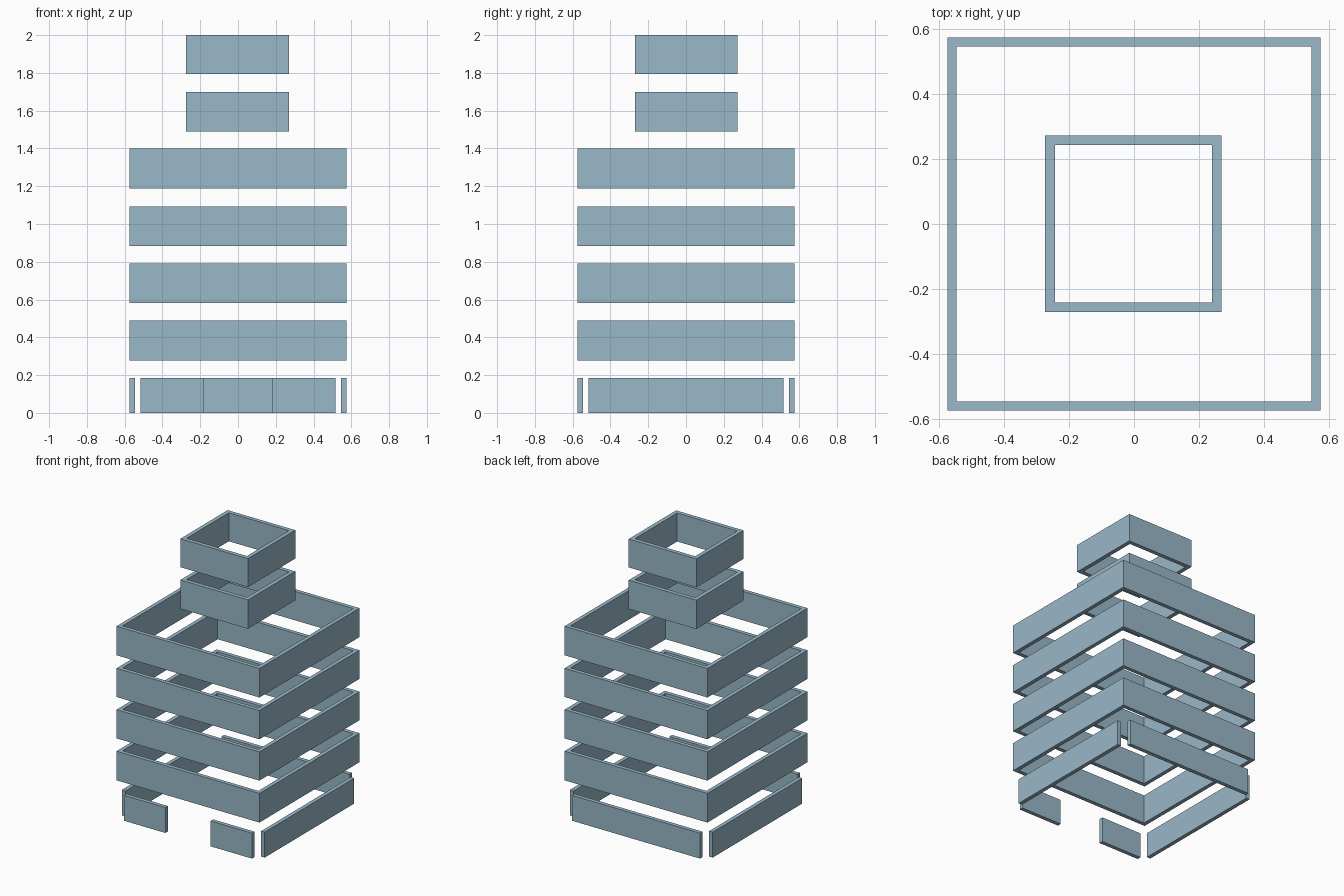
import bpy, bmesh

if "Cube" in bpy.data.objects:
    bpy.data.objects.remove(bpy.data.objects["Cube"])

blue = bpy.data.materials.new("pale_blue_grey")
blue.diffuse_color = (0.32, 0.48, 0.58, 1)
blue.use_nodes = True
blue.node_tree.nodes["Principled BSDF"].inputs["Base Color"].default_value = blue.diffuse_color


def finish(name, bm):
    bmesh.ops.recalc_face_normals(bm, faces=bm.faces)
    mesh = bpy.data.meshes.new(name)
    bm.to_mesh(mesh)
    bm.free()
    mesh.materials.append(blue)
    bpy.context.collection.objects.link(bpy.data.objects.new(name, mesh))


def panel(name, x0, x1, y0, y1, z0, z1):
    bm = bmesh.new()
    bmesh.ops.create_cube(bm, size=1)
    for v in bm.verts:
        v.co = (x1 if v.co.x > 0 else x0,
                y1 if v.co.y > 0 else y0,
                z1 if v.co.z > 0 else z0)
    finish(name, bm)


def square_ring(name, half, wall, z0, z1, c=(0, 0)):
    """Hollow square band, open at top and bottom."""
    bm = bmesh.new()
    corners = [(-1, -1), (1, -1), (1, 1), (-1, 1)]
    # section loop: outer low, outer high, inner high, inner low
    section = [(half, z0), (half, z1), (half - wall, z1), (half - wall, z0)]
    rows = [[bm.verts.new((c[0] + sx * r, c[1] + sy * r, z)) for sx, sy in corners]
            for r, z in section]
    for i in range(4):
        a, b = rows[i], rows[(i + 1) % 4]
        for j in range(4):
            k = (j + 1) % 4
            bm.faces.new((a[j], a[k], b[k], b[j]))
    finish(name, bm)


# wide bands of the main body
for i, (z0, z1) in enumerate([(0.278, 0.49), (0.583, 0.792), (0.884, 1.093), (1.188, 1.399)]):
    square_ring(f"body_band_{i + 1}", 0.575, 0.029, z0, z1)

# narrow bands of the tower
for i, (z0, z1) in enumerate([(1.49, 1.70), (1.793, 2.0)]):
    square_ring(f"tower_band_{i + 1}", 0.272, 0.03, z0, z1, (-0.002, 0.001))

# ground walls: open corners, doorway in the front
OUT, INN, LEN, TOP, DOOR = 0.575, 0.546, 0.515, 0.185, 0.182
panel("back_wall", -LEN, LEN, INN, OUT, 0, TOP)
panel("right_wall", INN, OUT, -LEN, LEN, 0, TOP)
panel("left_wall", -OUT, -INN, -LEN, LEN, 0, TOP)
panel("front_wall_right", DOOR, LEN, -OUT, -INN, 0, TOP)
panel("front_wall_left", -LEN, -DOOR, -OUT, -INN, 0, TOP)
